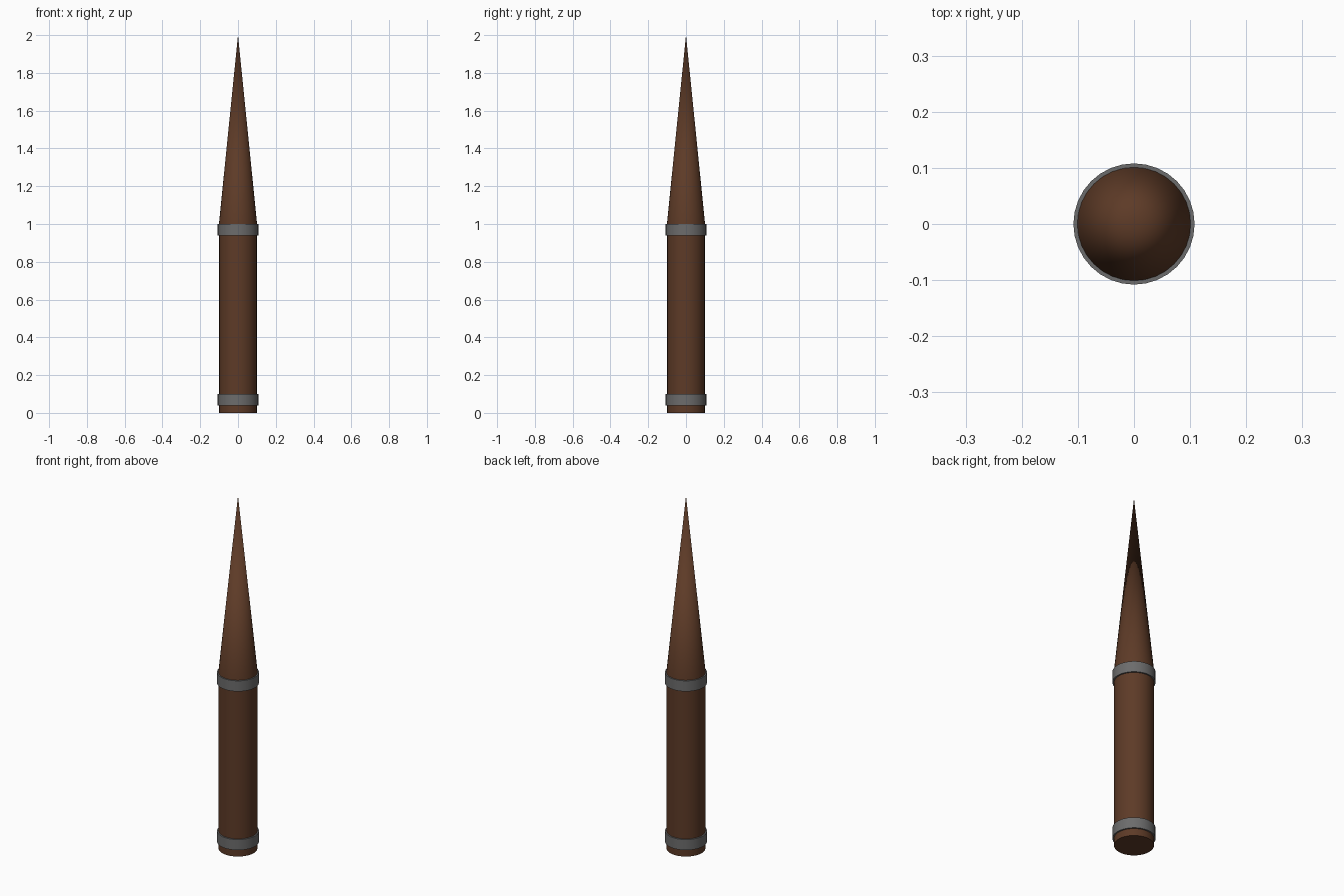
import bpy
import math

cube = bpy.data.objects.get("Cube")
if cube:
    bpy.data.objects.remove(cube, do_unlink=True)


def make_material(name, color):
    mat = bpy.data.materials.new(name)
    mat.use_nodes = True
    mat.diffuse_color = color
    mat.node_tree.nodes["Principled BSDF"].inputs["Base Color"].default_value = color
    return mat


SIDES = 32
wood = make_material("brown wood", (0.11, 0.043, 0.02, 1))
metal = make_material("grey metal", (0.15, 0.15, 0.15, 1))


def round_part(name, bottom, top, r_bottom, r_top, mat):
    """Upright tapered cylinder between two heights."""
    bpy.ops.mesh.primitive_cone_add(
        vertices=SIDES, radius1=r_bottom, radius2=r_top,
        depth=top - bottom, location=(0, 0, (bottom + top) / 2))
    obj = bpy.context.object
    obj.name = name
    obj.data.materials.append(mat)
    bpy.ops.object.shade_smooth_by_angle(angle=math.radians(30))
    return obj


# Wooden post and its long pointed tip
round_part("shaft", 0, 1.0, 0.1, 0.1, wood)
round_part("pointed_tip", 0.995, 2.0, 0.1015, 0, wood)

# Metal bands near the foot and below the tip
for name, bottom in (("lower_band", 0.04), ("upper_band", 0.94)):
    round_part(name, bottom, bottom + 0.06, 0.108, 0.108, metal)
